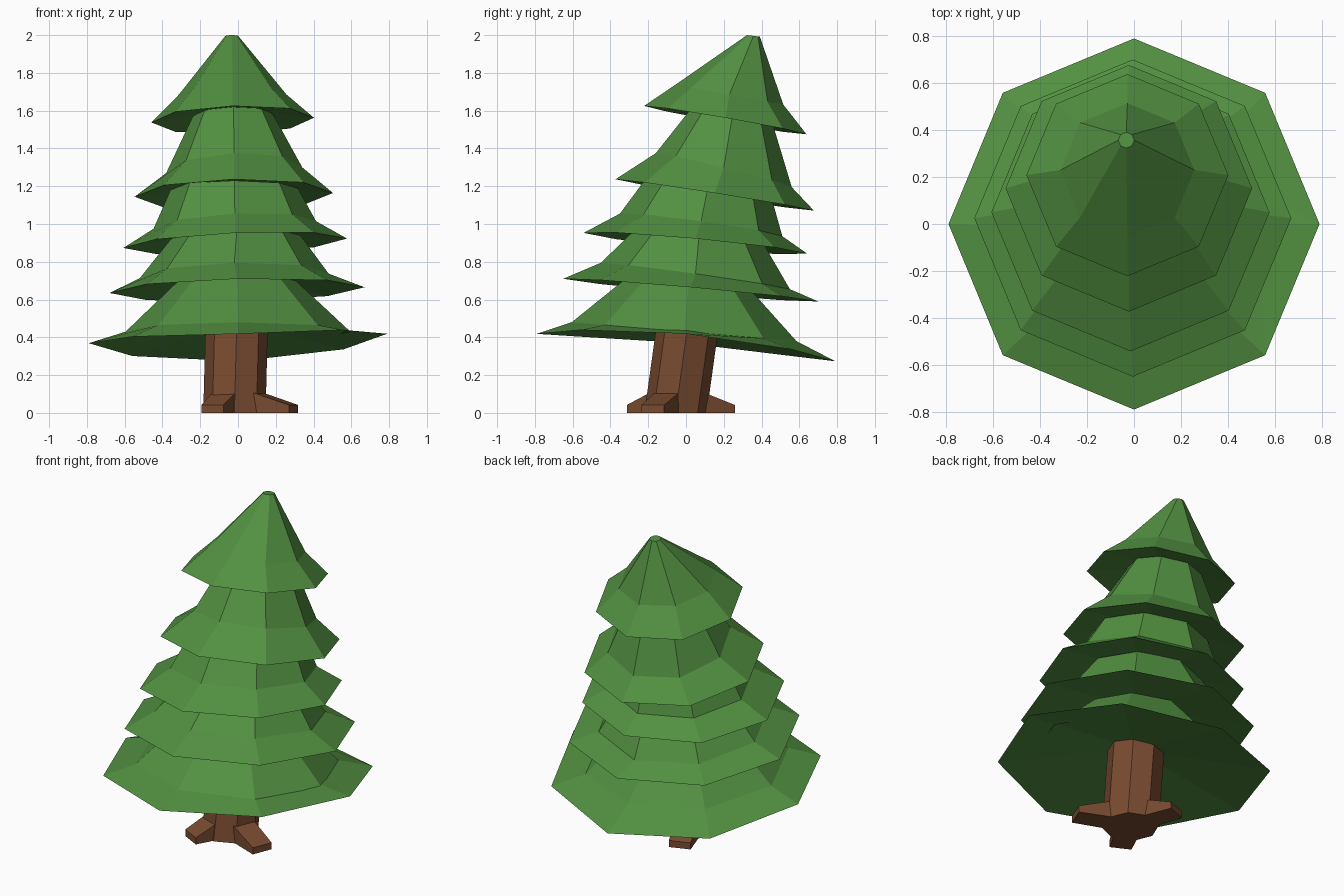
import bpy, bmesh, math
from mathutils import Vector

if "Cube" in bpy.data.objects:
    bpy.data.objects.remove(bpy.data.objects["Cube"])


def material(name, rgb):
    m = bpy.data.materials.new(name)
    m.diffuse_color = (*rgb, 1)
    m.use_nodes = True
    m.node_tree.nodes["Principled BSDF"].inputs["Base Color"].default_value = m.diffuse_color
    return m


green = material("needle green", (0.085, 0.28, 0.053))
brown = material("bark brown", (0.19, 0.07, 0.03))


def ring(cx, cy, r, z, tx=0, ty=0, wave=0):
    """Octagon whose height varies by tx / ty towards +x / +y."""
    pts = []
    for i in range(8):
        a = i * math.pi / 4
        c, s = math.cos(a), math.sin(a)
        pts.append(Vector((cx + r * c, cy + r * s,
                           z + tx * c + ty * s + wave * math.cos(2 * a))))
    return pts


def finish(name, bm, mat):
    bmesh.ops.recalc_face_normals(bm, faces=bm.faces[:])
    me = bpy.data.meshes.new(name)
    bm.to_mesh(me)
    bm.free()
    me.materials.append(mat)
    ob = bpy.data.objects.new(name, me)
    bpy.context.collection.objects.link(ob)
    return ob


def loft(name, rings, mat, rise=0):
    """Skin the rings; the bottom is a fan raised by 'rise', the top a cap."""
    bm = bmesh.new()
    loops = [[bm.verts.new(p) for p in r] for r in rings]
    for lo, hi in zip(loops, loops[1:]):
        for i in range(8):
            j = (i + 1) % 8
            bm.faces.new((lo[i], lo[j], hi[j], hi[i]))
    bm.faces.new(loops[-1])
    mid = sum(rings[0], Vector()) / 8
    mid.z += rise
    c = bm.verts.new(mid)
    for i in range(8):
        bm.faces.new((c, loops[0][(i + 1) % 8], loops[0][i]))
    return finish(name, bm, mat)


# Branch tiers: drooping rim, kink, neck (each cx, cy, r, z, tilts)
tiers = [
    [(0, 0, .79, .37, .025, -.0725, .024), (0, -.01, .595, .43, 0, -.05),
     (-.005, .015, .31, .70, 0, -.03)],
    [(-.005, .025, .675, .65, .015, -.06), (-.02, .05, .50, .725, .012, -.07),
     (-.005, .07, .335, .94, 0, -.035)],
    [(-.015, .05, .592, .898, .025, -.055), (-.017, .08, .43, .995, .02, -.06),
     (-.018, .115, .335, 1.19, 0, -.04)],
    [(-.022, .152, .525, 1.154, .01, -.083), (-.02, .20, .36, 1.285, .015, -.09),
     (-.025, .25, .20, 1.60, 0, -.04)],
    [(-.028, .208, .43, 1.55, .0125, -.075), (-.028, .23, .285, 1.685, 0, -.053),
     (-.033, .357, .034, 1.996, 0, -.004)],
]
for n, t in enumerate(tiers, 1):
    loft(f"branch_tier_{n}", [ring(*p) for p in t], green, 0.15 * t[0][2])

# Leaning trunk
loft("trunk", [ring(-.019, -.055, .165, 0), ring(-.008, .003, .165, .42),
               ring(-.003, .027, .165, .56)], brown)


# Three wedge-shaped roots
def root(name, angle, reach):
    a = math.radians(angle)
    d, p = Vector((math.cos(a), math.sin(a), 0)), Vector((-math.sin(a), math.cos(a), 0))
    o = Vector((-.017, -.05, 0))
    bm = bmesh.new()
    v = []
    for r, w, h in ((.10, .07, .118), (reach, .065, .042)):
        for s, z in ((-1, 0), (1, 0), (1, h), (-1, h)):
            v.append(bm.verts.new(o + d * r + p * w * s + Vector((0, 0, z))))
    bm.faces.new(v[:4])
    bm.faces.new(v[4:])
    for i in range(4):
        j = (i + 1) % 4
        bm.faces.new((v[i], v[j], v[j + 4], v[i + 4]))
    finish(name, bm, brown)


root("root_right", -22, .335)
root("root_front", 243, .262)
root("root_back", 110, .305)
